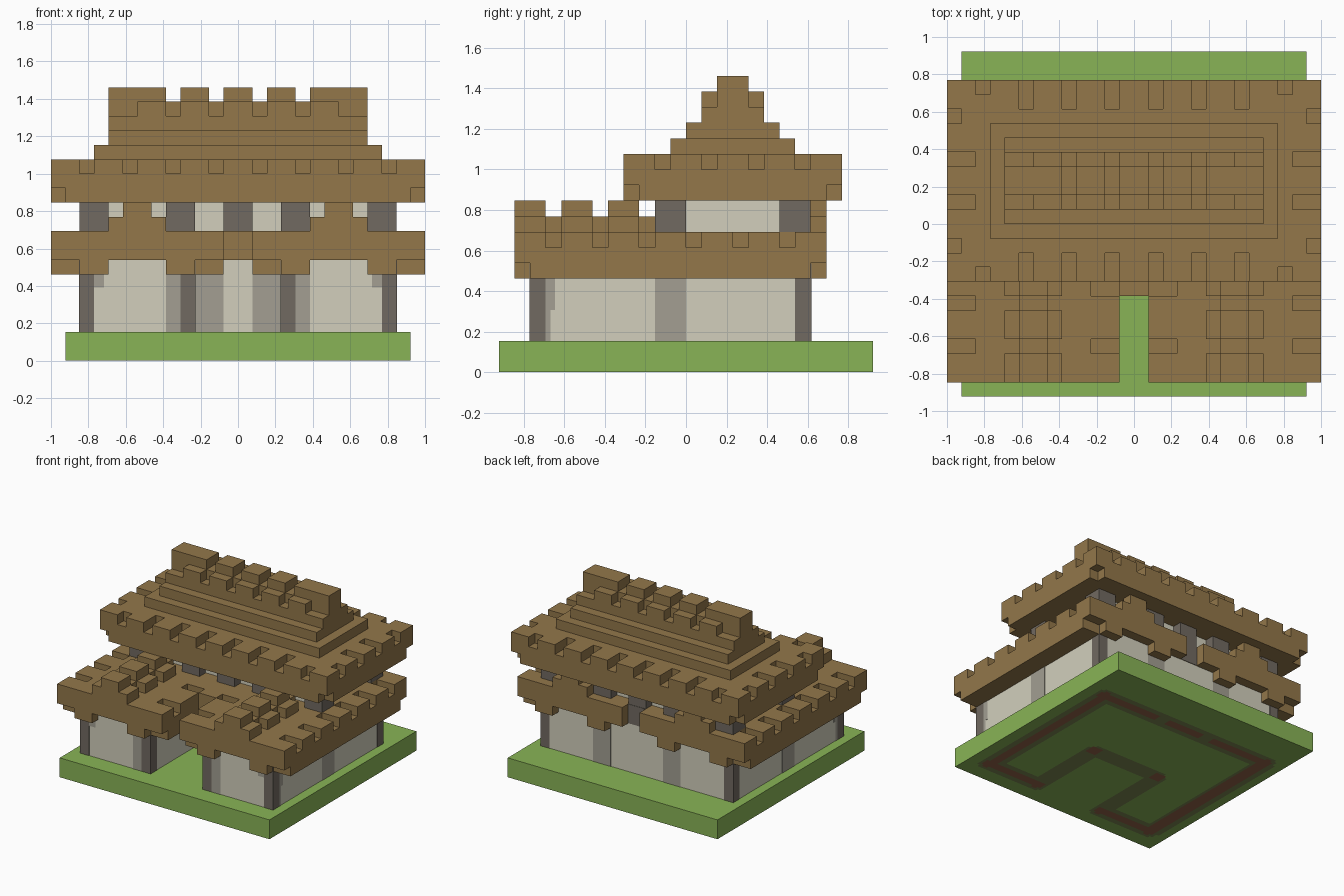
import bpy, bmesh
from mathutils import Vector
from mathutils.geometry import intersect_point_line

U = 1 / 13  # size of one building block

cube = bpy.data.objects.get("Cube")
if cube:
    bpy.data.objects.remove(cube)


def material(name, rgb):
    lin = [((c / 255 + 0.055) / 1.055) ** 2.4 for c in rgb] + [1.0]
    m = bpy.data.materials.new(name)
    m.use_nodes = True
    m.diffuse_color = lin
    m.node_tree.nodes["Principled BSDF"].inputs["Base Color"].default_value = lin
    return m


GRASS = material("grass green", (137, 180, 86))
WOOD = material("roof brown", (147, 119, 74))
PLASTER = material("pale plaster", (210, 207, 188))
STAIN = material("worn plaster grey", (163, 159, 146))
POST = material("dark post grey", (113, 106, 97))
EARTH = material("foundation brown", (146, 98, 72))
SHADE = material("muddy green", (122, 134, 80))


def mirrored(boxes):
    """Boxes are (x0, x1, y0, y1, z0, z1); add the copies across x = 0."""
    return boxes + [(-b[1], -b[0]) + tuple(b[2:]) for b in boxes]


def finish(name, bm, *mats):
    me = bpy.data.meshes.new(name)
    bm.to_mesh(me)
    bm.free()
    for mat in mats:
        me.materials.append(mat)
    ob = bpy.data.objects.new(name, me)
    bpy.context.collection.objects.link(ob)
    return ob


def add_box(bm, box):
    x0, x1, y0, y1, z0, z1 = box
    for v in bmesh.ops.create_cube(bm, size=1)["verts"]:
        v.co = Vector((x0 + (v.co.x + .5) * (x1 - x0),
                       y0 + (v.co.y + .5) * (y1 - y0),
                       z0 + (v.co.z + .5) * (z1 - z0))) * U


def boxes_object(name, mat, boxes):
    """Separate cuboids in one mesh."""
    bm = bmesh.new()
    for box in boxes:
        add_box(bm, box)
    return finish(name, bm, mat)


def cells(boxes):
    return {(x, y, z) for x0, x1, y0, y1, z0, z1 in boxes
            for x in range(x0, x1) for y in range(y0, y1) for z in range(z0, z1)}


def blocks(name, mat, add, cut=()):
    """Closed shell around block-built solids, with notches taken out."""
    solid = cells(add) - cells(cut)
    bm = bmesh.new()
    made = {}

    def vert(p):
        if p not in made:
            made[p] = bm.verts.new(Vector(p) * U)
        return made[p]

    for c in solid:
        for axis in range(3):
            for side in (0, 1):
                n = list(c)
                n[axis] += 2 * side - 1
                if tuple(n) in solid:
                    continue
                ring = []
                for a, b in ((0, 0), (1, 0), (1, 1), (0, 1)):
                    p = list(c)
                    p[axis] += side
                    p[(axis + 1) % 3] += a
                    p[(axis + 2) % 3] += b
                    ring.append(vert(tuple(p)))
                bm.faces.new(ring if side else ring[::-1])
    bmesh.ops.dissolve_limit(bm, angle_limit=0.01, verts=bm.verts, edges=bm.edges)
    return finish(name, bm, mat)


# Wall plan on one side, used to stain the underside of the slab
OUTER = [Vector(p) for p in ((0, 7.4), (9.9, 7.4), (9.9, -9.5), (3.9, -9.5))]
COURT = [Vector(p) for p in ((3.9, -9.5), (3.9, -1.2), (0, -1.2))]


def path_distance(p, path):
    best = 99
    for a, b in zip(path, path[1:]):
        q, t = intersect_point_line(p, a, b)
        near = a.lerp(b, min(max(t, 0), 1)).to_2d()
        best = min(best, (p - near).length)
    return best


def ground_material(p):
    """0 grass, 1 earth along the walls and at corners, 2 muddy rim."""
    p = Vector((abs(p.x), p.y))
    outer, court = path_distance(p, OUTER), path_distance(p, COURT)
    corner = min((p - c).length for c in OUTER[1:] + COURT[1:2])
    gap = 2 < p.x < 3.2 and p.y > 5
    if (outer < .45 and not gap) or corner < .65:
        return 1
    return 2 if outer < 1.05 or court < .85 else 0


# Ground slab with the wall outline showing underneath
bm = bmesh.new()
add_box(bm, (-12, 12, -12, 12, 0, 2))
bm.faces.ensure_lookup_table()
bmesh.ops.delete(bm, geom=[f for f in bm.faces if f.normal.z < -.5 or
                           f.calc_center_median().z < 1e-6], context='FACES_ONLY')
verts = bmesh.ops.create_grid(bm, x_segments=80, y_segments=80, size=12 * U)["verts"]
under = {f for v in verts for f in v.link_faces}
for f in under:
    f.material_index = ground_material(f.calc_center_median().to_2d() / U)
bmesh.ops.reverse_faces(bm, faces=list(under))
finish("ground_slab", bm, GRASS, EARTH, SHADE)

# Ground floor: main hall and two wings around a front courtyard
HALL = [(-11, 11, -2, 8, 2, 7)] + mirrored([(3, 11, -10, -2, 2, 7)])
blocks("ground_floor_walls", PLASTER, HALL)

# Dark posts on the wall corners
e = .04
boxes_object("corner_posts", POST, mirrored([
    (10, 11 + e, -10 - e, -9, 2, 7 - e),
    (10, 11 + e, 7, 8 + e, 2, 7 - e),
    (3 - e, 4, -10 - e, -9, 2, 7 - e)]) + [(-1, 1, 7, 8 + e, 7.02, 9)])

# Worn strips on the plaster
boxes_object("worn_wall_strips", STAIN, mirrored([
    (10.9, 11 + e, -2, 0, 2, 6.9),
    (4, 5, -10 - e, -9.9, 2, 6.9),
    (1, 3, -2 - e, -1.9, 2, 6.9),
    (3, 5, 7.9, 8 + e, 2, 6.9),
    (9.3, 10, -10 - e, -9.9, 5.1, 6.9),
    (10.9, 11 + e, -9, -8.7, 2, 6.9),
    (10.9, 11 + e, -8.7, -8.4, 4, 6.9)]))

# Lower roof with ridged wings
roof = [(-13, 13, -11, 9, 6, 9)]
for y0, y1 in ((-11, -9), (-8, -6), (-5, -3), (8, 9)):
    roof += mirrored([(5, 9, y0, y1, 9, 10), (6, 8, y0, y1, 9, 11)])
roof += mirrored([(6, 8, -11, -2, 9, 10)])
cuts = HALL + [(-1, 1, -11, -5, 6, 9), (-1, 1, -5, -2, 6, 7), (-1, 1, 8, 9, 6, 9)]
for y0, y1 in ((-11, -10), (8, 9)):  # raised eaves and missing corners
    cuts += mirrored([(5, 9, y0, y1, 6, 7), (11, 13, y0, y1, 6, 7),
                      (1, 3, y0, y1, 6, 7)])
cuts += mirrored([(11, 13, y, y + 1, 8, 9) for y in range(-9, 7, 3)])
cuts += mirrored([(1, 3, -9, -8, 8, 9), (1, 3, -5, -4, 8, 9)])
blocks("lower_roof", WOOD, roof, cuts)

# Upper floor: recessed walls between square posts
blocks("upper_floor_walls", PLASTER, [(-10, 10, -1, 7, 9, 11)])
posts = []
for y in (-2, 6):
    posts += mirrored([(9, 11, y, y + 2, 9, 11), (3, 5, y, y + 2, 9, 11)])
    posts.append((-1, 1, y, y + 2, 9, 11))
boxes_object("upper_floor_posts", POST, posts)

# Upper roof slab, notched along its rim
cuts = mirrored([(12, 13, y, y + 1, 11, 12) for y in (-4, 9)])
for x in (1, 4, 7):
    cuts += mirrored([(x, x + 1, -4, -2, 13, 14), (x, x + 1, 8, 10, 13, 14)])
cuts += mirrored([(10, 11, -4, -3, 13, 14), (10, 11, 9, 10, 13, 14)])
cuts += mirrored([(11, 13, y, y + 1, 13, 14) for y in (1, 4)])
cuts += mirrored([(12, 13, y, y + 1, 13, 14) for y in (-2, 7)])
blocks("upper_roof", WOOD, [(-13, 13, -4, 10, 11, 14)], cuts)

# Stepped roof top with a notched ridge
blocks("roof_ridge", WOOD,
       [(-10, 10, -1, 7, 14, 15), (-9, 9, 0, 6, 15, 16), (-9, 9, 1, 5, 16, 17),
        (-7, 7, 1, 5, 17, 18), (-9, 9, 2, 4, 17, 19)],
       mirrored([(x, x + 1, y, y + 1, 17, 18) for x in (1, 4) for y in (1, 4)]
                + [(x, x + 1, 2, 4, 18, 19) for x in (1, 4)]))
